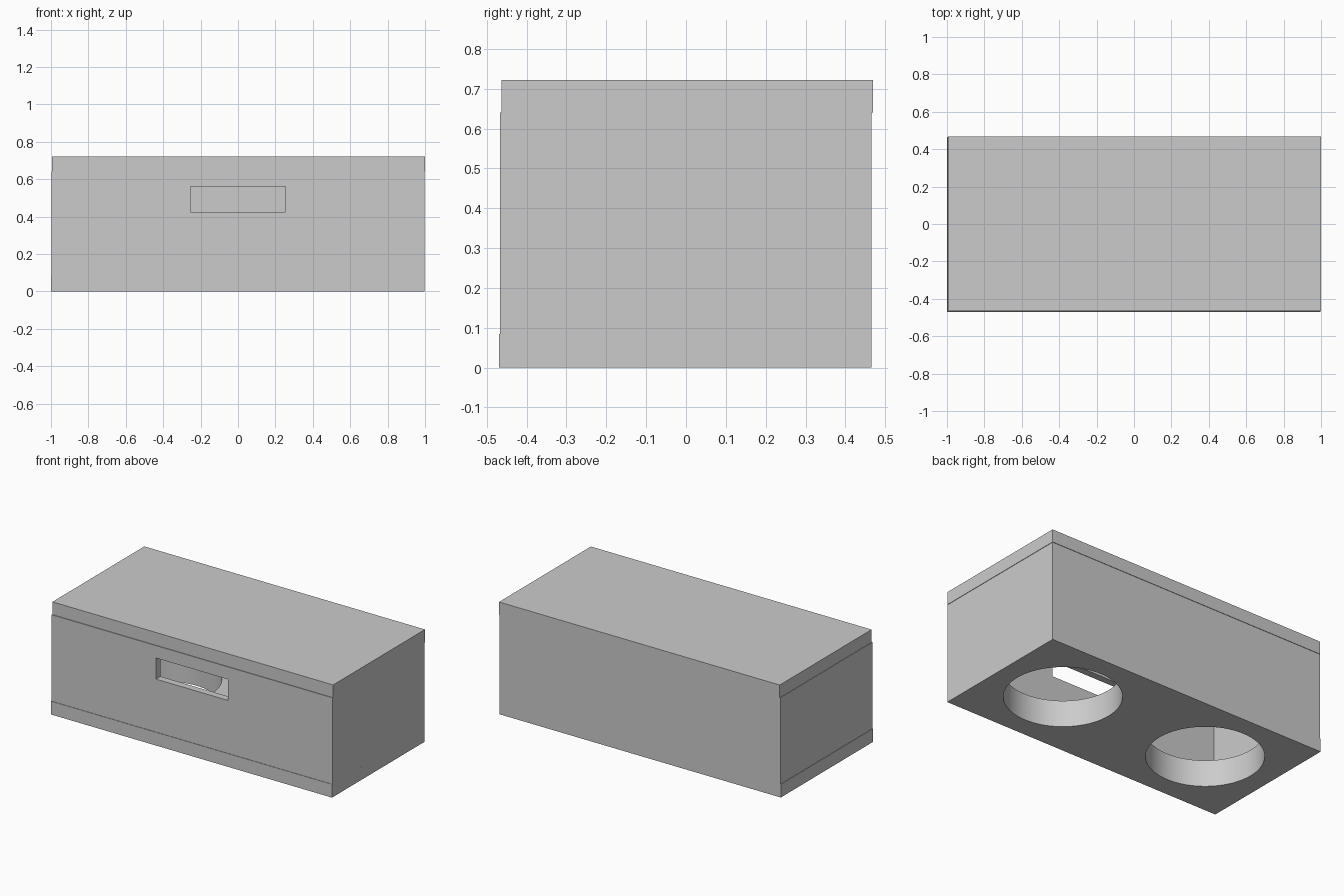
import bpy

if "Cube" in bpy.data.objects:
    bpy.data.objects.remove(bpy.data.objects["Cube"], do_unlink=True)

GREY = (0.6, 0.6, 0.6, 1.0)
grey = bpy.data.materials.new("plain_grey")
grey.use_nodes = True
grey.diffuse_color = GREY
grey.node_tree.nodes["Principled BSDF"].inputs["Base Color"].default_value = GREY

WALL = 0.045
BOARD = 0.085
LID_Z, TOP = 0.64, 0.722


def box(name, low, high):
    """Axis-aligned box between two opposite corners."""
    centre = [(a + b) / 2 for a, b in zip(low, high)]
    bpy.ops.mesh.primitive_cube_add(size=1, location=centre)
    obj = bpy.context.object
    obj.name = name
    obj.scale = [b - a for a, b in zip(low, high)]
    bpy.ops.object.transform_apply(location=False, rotation=False, scale=True)
    obj.data.materials.append(grey)
    return obj


def cut(target, cutter):
    cutter.hide_render = True
    cutter.hide_set(True)
    cutter.display_type = 'WIRE'
    mod = target.modifiers.new(cutter.name, 'BOOLEAN')
    mod.operation = 'DIFFERENCE'
    mod.solver = 'EXACT'
    mod.object = cutter


def apply_cuts(obj):
    """Bake the cuts and smooth the round openings."""
    bpy.ops.object.select_all(action='DESELECT')
    obj.select_set(True)
    bpy.context.view_layer.objects.active = obj
    for mod in list(obj.modifiers):
        bpy.ops.object.modifier_apply(modifier=mod.name)
    bpy.ops.object.shade_smooth_by_angle()


# Three stacked parts, each slightly offset from the next
left, right, front, back = -0.997, 0.997, -0.467, 0.466
base = box("base_board", (-1, -0.47, 0), (right, back, BOARD))
body = box("box_body", (left, front, BOARD), (right, back, LID_Z))
box("lid", (-0.994, -0.463, LID_Z), (1, 0.469, TOP))

# Hollow interior above a thick floor, and a slot through the front wall
cavity = box("cavity_cutter", (left + WALL, front + WALL, 2 * BOARD),
             (right - WALL, back - WALL, TOP))
slot = box("slot_cutter", (-0.255, front - 0.1, 0.425),
           (0.255, front + 2 * WALL, 0.56))
cutters = [cavity, slot]
cut(body, cavity)
cut(body, slot)

# Two round openings through base board and floor
for side, x in (("right", -0.53), ("left", 0.53)):
    bpy.ops.mesh.primitive_cylinder_add(vertices=96, radius=0.34, depth=0.6,
                                        location=(x, 0, 0))
    hole = bpy.context.object
    hole.name = side + "_hole_cutter"
    hole.data.materials.append(grey)
    cutters.append(hole)
    cut(base, hole)
    cut(body, hole)

for part in (base, body):
    apply_cuts(part)
for cutter in cutters:
    bpy.data.objects.remove(cutter, do_unlink=True)
